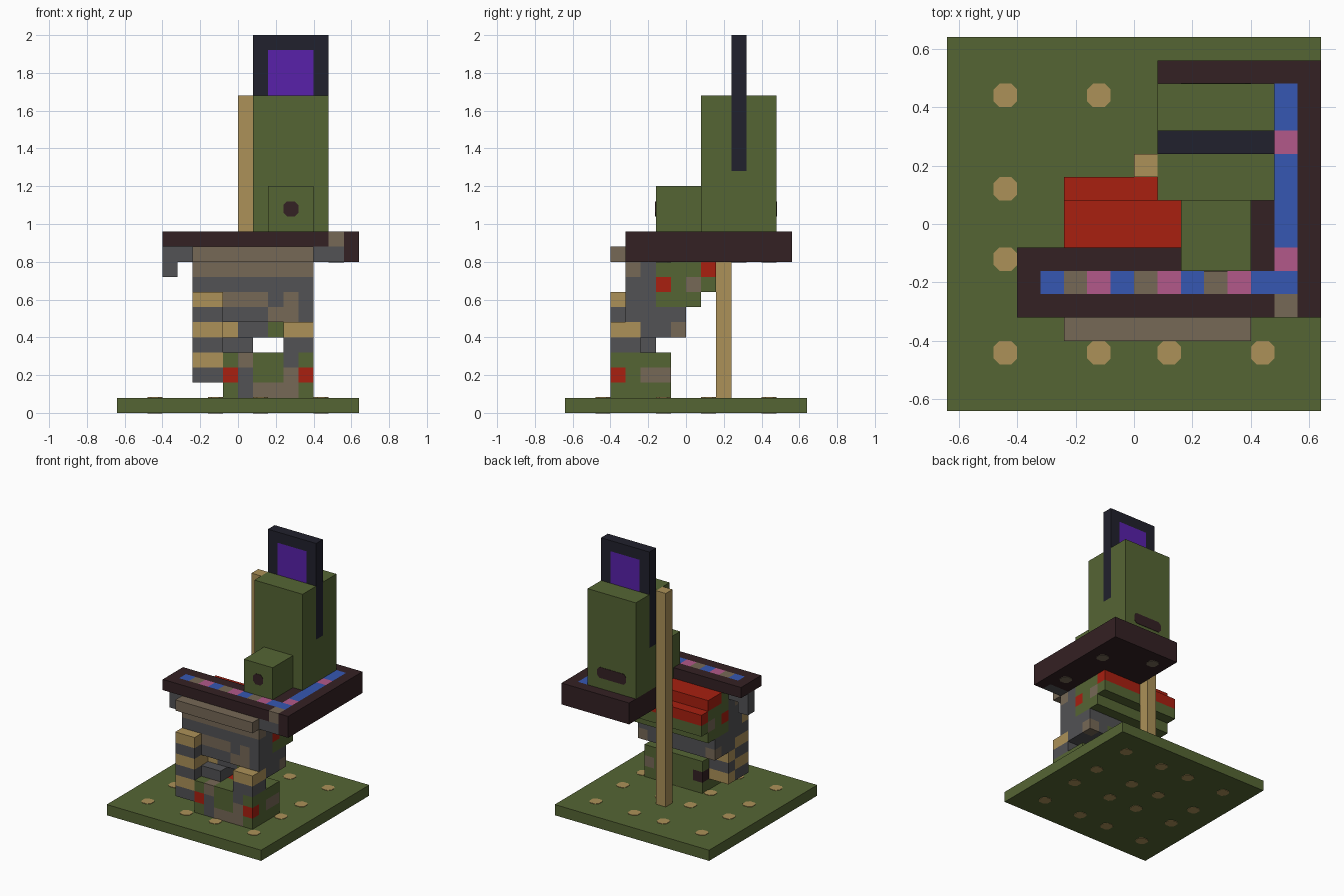
import bpy, bmesh, math
from mathutils import Vector, Matrix

if "Cube" in bpy.data.objects:
    bpy.data.objects.remove(bpy.data.objects["Cube"])

U = 0.08  # one block unit; all positions below count blocks
COLOURS = {
    "moss green": (0.091, 0.130, 0.034),
    "sand": (0.413, 0.283, 0.098),
    "dark brown": (0.034, 0.015, 0.017),
    "night black": (0.015, 0.015, 0.026),
    "violet": (0.098, 0.015, 0.402),
    "red": (0.392, 0.014, 0.005),
    "blue": (0.037, 0.095, 0.445),
    "pink": (0.445, 0.098, 0.254),
    "taupe": (0.181, 0.138, 0.093),
    "stone grey": (0.084, 0.084, 0.089),
}
MATS = {}
for label, rgb in COLOURS.items():
    m = bpy.data.materials.new(label)
    m.use_nodes = True
    m.diffuse_color = (*rgb, 1)
    m.node_tree.nodes["Principled BSDF"].inputs["Base Color"].default_value = (*rgb, 1)
    MATS[label] = m
GREEN, SAND, BROWN, BLACK, VIOLET, RED, BLUE, PINK, TAUPE, GREY = COLOURS
ANY = (-99, 99)


def finish(name, bm, used):
    me = bpy.data.meshes.new(name)
    bm.to_mesh(me)
    bm.free()
    for c in used:
        me.materials.append(MATS[c])
    ob = bpy.data.objects.new(name, me)
    bpy.context.collection.objects.link(ob)
    return ob


def block(name, xr, yr, zr, colour, paints=()):
    """Box cut on the block grid; each paint (x, y, z, colour) recolours the cells in its range."""
    bm = bmesh.new()
    bmesh.ops.create_cube(bm, size=1)
    ranges = (xr, yr, zr)
    for v in bm.verts:
        v.co = Vector([r[0] if c < 0 else r[1] for c, r in zip(v.co, ranges)])
    used = [colour]
    if paints:
        for axis in range(3):
            normal = Vector([float(i == axis) for i in range(3)])
            for k in range(ranges[axis][0] + 1, ranges[axis][1]):
                bmesh.ops.bisect_plane(bm, geom=bm.verts[:] + bm.edges[:] + bm.faces[:],
                                       plane_co=normal * k, plane_no=normal)
        bm.normal_update()
        for f in bm.faces:
            cell = f.calc_center_median() - f.normal * 0.5
            for *box, c in paints:
                if all(r[0] < p < r[1] for p, r in zip(cell, box)):
                    if c not in used:
                        used.append(c)
                    f.material_index = used.index(c)
    bmesh.ops.scale(bm, vec=(U, U, U), verts=bm.verts)
    return finish(name, bm, used)


def spot(name, centre, normal, colour, wide=1, cut=0.25):
    """Thin plate with clipped corners, lying on a face."""
    bm = bmesh.new()
    w, h = wide / 2, 0.5
    pts = []
    for sx, sy in ((1, 1), (-1, 1), (-1, -1), (1, -1)):
        pair = [(sx * w, sy * (h - cut)), (sx * (w - cut), sy * h)]
        pts += pair if sx * sy > 0 else pair[::-1]
    face = bm.faces.new([bm.verts.new((x * U, y * U, -0.003)) for x, y in pts])
    top = bmesh.ops.extrude_face_region(bm, geom=[face])["geom"]
    bmesh.ops.translate(bm, vec=(0, 0, 0.006), verts=[g for g in top if isinstance(g, bmesh.types.BMVert)])
    bmesh.ops.recalc_face_normals(bm, faces=bm.faces)
    turn = Vector((0, 0, 1)).rotation_difference(Vector(normal)).to_matrix().to_4x4()
    bm.transform(Matrix.Translation(Vector(centre) * U) @ turn)
    return finish(name, bm, [colour])


# Ground plate with dots on both sides
block("base", (-8, 8), (-8, 8), (0, 1), GREEN)
for x in (-5.5, -1.5, 1.5, 5.5):
    for y in (-5.5, -1.5, 1.5, 5.5):
        spot("base_dot_top", (x, y, 1), (0, 0, 1), SAND)
        spot("base_dot_under", (x, y, 0), (0, 0, -1), SAND)

# Tall post
block("post", (0, 1), (2, 3), (1, 21), SAND)

# Tower, head block and glowing panel
block("tower", (1, 6), (1, 6), (12, 21), GREEN, [(ANY, (3, 4), (16, 21), BLACK)])
block("panel", (1, 6), (3, 4), (21, 25), BLACK, [((2, 5), ANY, (21, 24), VIOLET)])
block("head_block", (2, 5), (-2, 1), (11, 15), GREEN)
spot("head_hole", (3.5, -2, 13.5), (0, -1, 0), BROWN)
spot("tower_slot", (3.5, 6, 13.5), (0, 1, 0), BROWN, wide=3)

# Tray with a coloured line on top
top = (11, 12)
line = [((-4, 7), (-3, -2), top, BLUE), ((6, 7), (-3, 6), top, BLUE)]
for x in (-3, 0, 3):
    line.append(((x, x + 1), (-3, -2), top, TAUPE))
    line.append(((x + 1, x + 2), (-3, -2), top, PINK))
for y in (-2, 3):
    line.append(((6, 7), (y, y + 1), top, PINK))
block("tray_front", (-5, 5), (-4, -1), top, BROWN, line)
block("tray_side", (5, 8), (-4, 7), (10, 12), BROWN,
      line + [((6, 7), (-4, -3), top, TAUPE), ((5, 7), (-4, -3), (10, 11), GREY)])
block("tray_back", (1, 5), (1, 7), (10, 12), BROWN)
for x, y in ((6.5, -1.5), (6.5, 3.5), (2.5, 5.5)):
    spot("tray_under_dot", (x, y, 10), (0, 0, -1), TAUPE)
block("bracket_arm", (-4, -3), (-3, -2), (10, 11), GREY)
block("bracket_end", (-5, -4), (-3, -2), (9, 11), GREY)

# Stepped stone body
stones = [
    (ANY, (-4, -2), (6, 11), GREY),
    (ANY, ANY, (5, 7), GREY),
    (ANY, (-4, -3), (9, 11), TAUPE),
    (ANY, (1, 2), (9, 10), RED),
    ((-1, 2), (-4, -3), (7, 8), TAUPE),
    ((3, 4), (-4, -3), (7, 8), TAUPE),
    ((2, 4), (-4, -3), (6, 7), TAUPE),
    ((2, 3), ANY, (5, 6), GREEN),
    ((-1, 0), (-3, -2), (5, 6), SAND),
]
for side in ((-3, -2), (4, 5)):
    stones += [(side, (-2, -1), (8, 9), RED),
               (side, (0, 1), (8, 9), TAUPE),
               (side, (-1, 0), (5, 6), TAUPE)]
for z0, z1, y0, y1 in ((5, 6, -3, 0), (6, 7, -4, 0), (7, 8, -4, 1), (8, 10, -4, 2), (10, 11, -4, -1)):
    block("body_layer", (-3, 5), (y0, y1), (z0, z1), GREEN, stones)
block("roof_step", (-3, 5), (-1, 1), (10, 11), RED)
block("front_ledge", (-3, 5), (-5, -4), (10, 11), TAUPE)

# Pillars with alternating corner stones
courses = []
for z in range(2, 8):
    front, back = (GREY, SAND) if z % 2 == 0 else (SAND, GREY)
    courses += [(ANY, (-5, -3), (z, z + 1), front), (ANY, (-3, -2), (z, z + 1), back)]
block("left_pillar", (-3, -1), (-5, -2), (2, 8), SAND, courses)
block("right_pillar", (3, 5), (-5, -3), (4, 6), SAND, courses)
block("inner_wall", (-1, 1), (-4, -2), (4, 5), GREY)

# Hearth with mixed stones
block("hearth", (-1, 5), (-5, -1), (1, 4), GREEN, [
    ((0, 1), (-5, -4), (3, 4), TAUPE),
    ((0, 1), (-5, -4), (1, 3), GREY),
    ((3, 4), (-5, -4), (2, 4), GREY),
    ((3, 4), (-5, -4), (2, 3), TAUPE),
    ((1, 4), (-5, -4), (1, 2), TAUPE),
    ((-1, 0), (-5, -4), (2, 3), RED),
    ((4, 5), (-5, -4), (2, 3), RED),
    ((0, 3), (-3, -2), (3, 4), RED),
    ((4, 5), (-3, -1), (2, 3), TAUPE),
    ((-1, 0), (-2, -1), (2, 3), BROWN),
])
